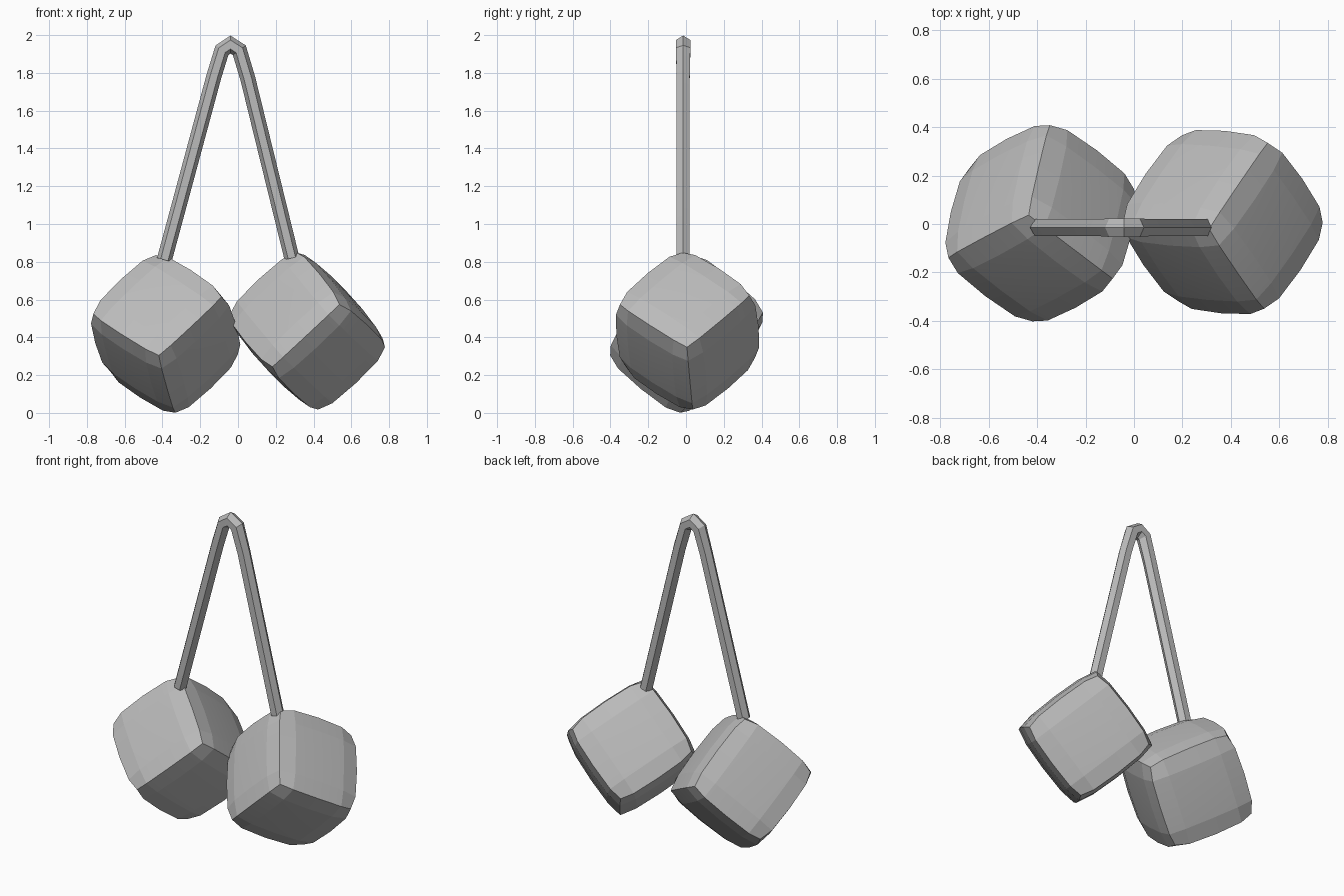
import bpy, bmesh, math
from mathutils import Vector, Matrix

cube = bpy.data.objects.get("Cube")
if cube:
    bpy.data.objects.remove(cube, do_unlink=True)

grey = bpy.data.materials.new("plain_grey")
grey.use_nodes = True
colour = (0.5, 0.5, 0.5, 1)
grey.diffuse_color = colour
grey.node_tree.nodes["Principled BSDF"].inputs["Base Color"].default_value = colour


def finish(name, bm, angle):
    bmesh.ops.recalc_face_normals(bm, faces=bm.faces)
    mesh = bpy.data.meshes.new(name)
    bm.to_mesh(mesh)
    bm.free()
    mesh.materials.append(grey)
    ob = bpy.data.objects.new(name, mesh)
    bpy.context.collection.objects.link(ob)
    bpy.ops.object.select_all(action="DESELECT")
    ob.select_set(True)
    bpy.context.view_layer.objects.active = ob
    bpy.ops.object.shade_smooth_by_angle(angle=math.radians(angle))
    return ob


def puffy_die(name, centre, edge_a, edge_b, side):
    """Cube whose faces swell to a broad plateau inside a sloping border."""
    bm = bmesh.new()
    bmesh.ops.create_cube(bm, size=2)
    bmesh.ops.subdivide_edges(bm, edges=bm.edges[:], cuts=3, use_grid_fill=True)
    a = Vector(edge_a).normalized()
    c = a.cross(Vector(edge_b)).normalized()
    b = c.cross(a)
    turn = Matrix((a, b, c)).transposed()
    for v in bm.verts:
        # push the inner grid lines out towards the borders
        p = [math.copysign(0.68, t) if 0.1 < abs(t) < 0.9 else t for t in v.co]
        swell = 1 + 0.1 * sum(1 - t ** 4 for t in p)
        p = Vector([t * swell if abs(t) > 0.9 else t for t in p])
        v.co = turn @ (p * side / 2) + Vector(centre)
    return finish(name, bm, 7)


def hex_cord(name, path, y, r):
    """Six-sided tube mitred along a path in the xz plane, wider at the fold."""
    bm = bmesh.new()
    pts = [Vector((x, y, z)) for x, z in path]
    across = Vector((0, 1, 0))
    rings = []
    for i, p in enumerate(pts):
        before = (p - pts[max(i - 1, 0)]).normalized()
        after = (pts[min(i + 1, len(pts) - 1)] - p).normalized()
        along = (before + after).normalized()
        stretch = 1 / max(along.dot(after), along.dot(before), 0.5)
        out = along.cross(across) * stretch
        wide = across * (1.1 if 1 < i < len(pts) - 2 else 1)
        rings.append([bm.verts.new(p + r * (math.cos(k * math.pi / 3) * out
                                            + math.sin(k * math.pi / 3) * wide))
                      for k in range(6)])
    for low, high in zip(rings, rings[1:]):
        for k in range(6):
            n = (k + 1) % 6
            bm.faces.new((low[k], low[n], high[n], high[k]))
    bm.faces.new(rings[0])
    bm.faces.new(rings[-1])
    return finish(name, bm, 20)


# Two tilted dice
puffy_die("right_die", (-0.383, 0.003, 0.418), (-0.33, 0.25, 0.21), (0.06, 0.39, -0.285), 0.487)
puffy_die("left_die", (0.367, 0.008, 0.433), (0.235, 0.345, -0.22), (-0.21, 0.315, 0.255), 0.485)

# Folded cord joining their top corners
hex_cord("hanging_cord", [(-0.39, 0.81), (-0.128, 1.78), (-0.085, 1.92), (-0.04, 1.95),
                          (0.007, 1.92), (0.052, 1.77), (0.285, 0.82)], -0.015, 0.04)
